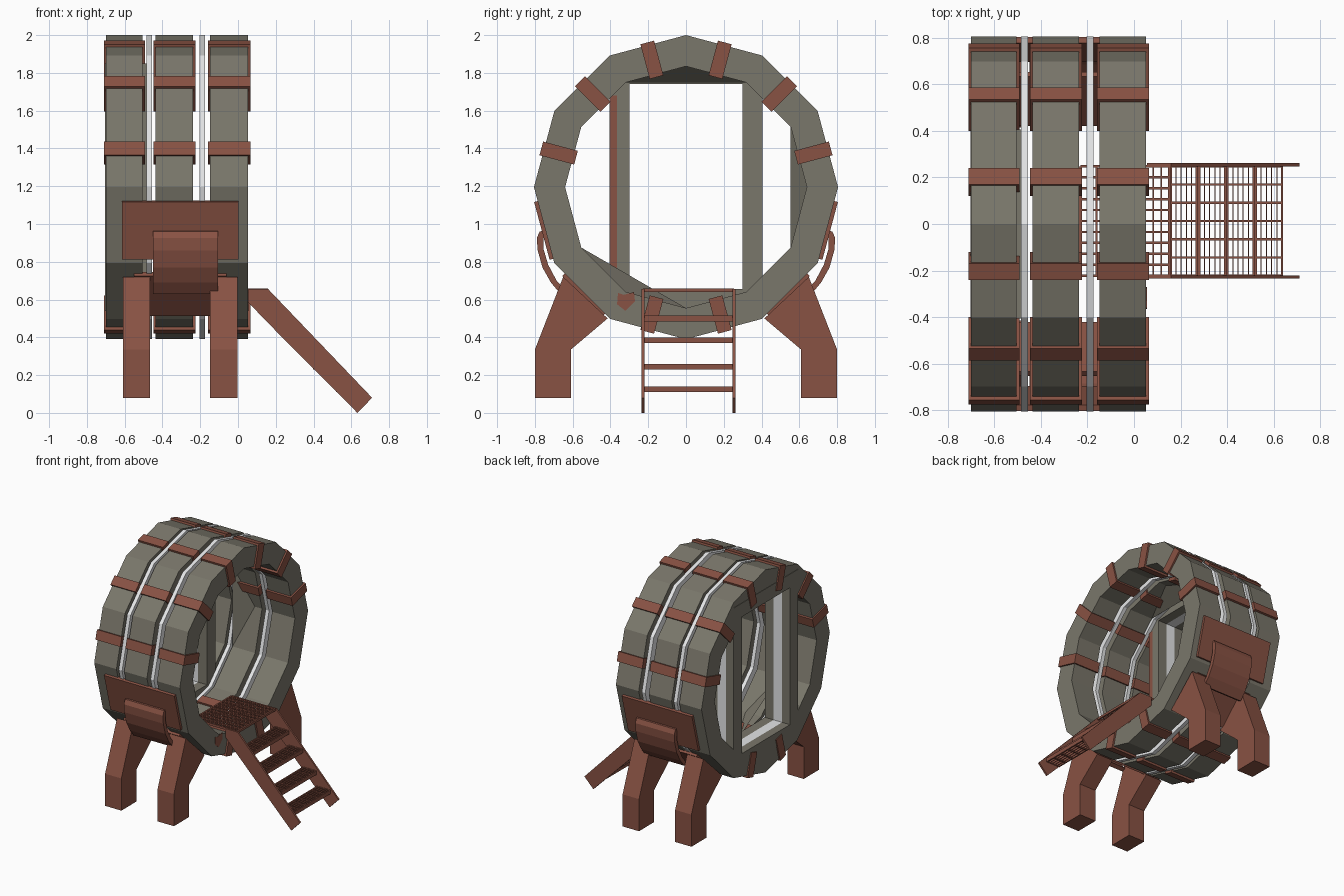
import bpy, bmesh, math
from mathutils import Matrix, Vector

if "Cube" in bpy.data.objects:
    bpy.data.objects.remove(bpy.data.objects["Cube"])

CZ = 1.195            # height of the ring axis
R_OUT, R_IN = 0.805, 0.64


def mat(name, col):
    m = bpy.data.materials.new(name)
    m.diffuse_color = (*col, 1)
    m.use_nodes = True
    m.node_tree.nodes["Principled BSDF"].inputs["Base Color"].default_value = m.diffuse_color
    return m


GREY = mat("stone grey", (0.195, 0.184, 0.147))
RUST = mat("rust brown", (0.25, 0.085, 0.057))
WHITE = mat("pale white", (0.78, 0.79, 0.80))


def finish(name, bm, m):
    bmesh.ops.recalc_face_normals(bm, faces=bm.faces)
    me = bpy.data.meshes.new(name)
    bm.to_mesh(me)
    bm.free()
    me.materials.append(m)
    ob = bpy.data.objects.new(name, me)
    bpy.context.collection.objects.link(ob)
    return ob


def add_box(bm, lo, hi):
    size = [h - l for l, h in zip(lo, hi)]
    mid = [(h + l) / 2 for l, h in zip(lo, hi)]
    bmesh.ops.create_cube(bm, size=1, matrix=Matrix.Translation(mid) @ Matrix.Diagonal((*size, 1)))


def boxes(name, m, *pairs):
    bm = bmesh.new()
    for lo, hi in pairs:
        add_box(bm, lo, hi)
    return finish(name, bm, m)


def prism(name, m, pts, a, b, axis="x"):
    """Extrude a profile (yz for axis x, xz for axis y) from a to b."""
    def at(p, t):
        return (t, p[0], p[1]) if axis == "x" else (p[0], t, p[1])
    bm = bmesh.new()
    lo = [bm.verts.new(at(p, a)) for p in pts]
    hi = [bm.verts.new(at(p, b)) for p in pts]
    bm.faces.new(lo)
    bm.faces.new(hi)
    n = len(pts)
    for i in range(n):
        j = (i + 1) % n
        bm.faces.new((lo[i], lo[j], hi[j], hi[i]))
    return finish(name, bm, m)


def ring(name, m, x0, x1):
    bm = bmesh.new()
    loops = []
    for i in range(12):
        t = math.radians(30 * i)
        loops.append([bm.verts.new((x, r * math.sin(t), CZ + r * math.cos(t)))
                      for x, r in ((x0, R_OUT), (x1, R_OUT), (x1, R_IN), (x0, R_IN))])
    for i in range(12):
        p, q = loops[i], loops[(i + 1) % 12]
        for k in range(4):
            l = (k + 1) % 4
            bm.faces.new((p[k], p[l], q[l], q[k]))
    return finish(name, bm, m)


def facet_box(name, deg, x0, x1, r0, r1, width, shift=0.0):
    """Box lying on the ring facet that faces the given angle from the top."""
    bm = bmesh.new()
    add_box(bm, (x0, shift - width / 2, r0), (x1, shift + width / 2, r1))
    bm.transform(Matrix.Translation((0, 0, CZ)) @ Matrix.Rotation(math.radians(-deg), 4, "X"))
    return finish(name, bm, RUST)


# Three heavy rings with two pale bands in the gaps
spans = [(-0.70, -0.505), (-0.437, -0.237), (-0.148, 0.052)]
for n, (a, b) in enumerate(spans):
    ring(f"ring_{n}", GREY, a, b)
    # clamps wrapped around each ring
    for deg in (15, 45, 75, 165):
        for s in (1, -1):
            facet_box(f"clamp_{n}", s * deg, a - 0.01, b + 0.013, 0.603, 0.793, 0.075)
for n, x in enumerate((-0.47, -0.19)):
    ring(f"pale_band_{n}", WHITE, x - 0.015, x + 0.015)


# Back doorway: grey, pale and grey rectangular frames
def door_frame(name, m, x0, x1, d):
    yo, yi, zb, zt, ib, it = 0.405 - d, 0.30, 0.54 + d, 1.85 - d, 0.655, 1.742
    boxes(name, m,
          ((x0, -yo, zb), (x1, -yi, zt)), ((x0, yi, zb), (x1, yo, zt)),
          ((x0, -yi, it), (x1, yi, zt)), ((x0, -yi, zb), (x1, yi, ib)))


door_frame("door_frame_outer", GREY, -0.703, -0.635, 0)
door_frame("door_frame_lining", WHITE, -0.635, -0.56, 0.002)
door_frame("door_frame_inner", GREY, -0.56, -0.483, 0)
boxes("door_rust_strip", RUST, ((-0.485, -0.402, 0.73), (-0.479, -0.365, 1.68)))

# Small infill gussets inside the middle ring
for n, i in enumerate((0, 3, 7)):
    bm = bmesh.new()
    vs = []
    for k, x in ((-1, -0.437), (0, -0.30), (1, -0.437)):
        t = math.radians(30 * (i + k))
        vs.append(bm.verts.new((x, R_IN * math.sin(t), CZ + R_IN * math.cos(t))))
    bm.faces.new(vs)
    finish(f"gusset_{n}", bm, GREY)

# Rust patch on the front ring face
prism("rust_patch", RUST, [(-0.36, 0.635), (-0.33, 0.625), (-0.275, 0.64), (-0.27, 0.59),
                           (-0.32, 0.54), (-0.365, 0.575)], 0.05, 0.055)

# Side supports, mirrored front and back
leg = [(0.65, 0.72), (0.80, 0.335), (0.80, 0.08), (0.61, 0.08), (0.61, 0.335), (0.415, 0.50)]
hood = [(0.75, 0.965), (0.775, 0.96), (0.79, 0.925), (0.785, 0.86), (0.76, 0.77), (0.715, 0.69),
        (0.665, 0.63), (0.635, 0.645), (0.685, 0.70), (0.73, 0.785), (0.755, 0.87), (0.755, 0.92)]
for s, side in ((-1, "front"), (1, "back")):
    flip = lambda pts: [(s * y, z) for y, z in pts]
    for x0, x1 in ((-0.608, -0.465), (-0.147, -0.003)):
        prism(f"{side}_leg", RUST, flip(leg), x0, x1)
    prism(f"{side}_hood", RUST, flip(hood), -0.45, -0.107)
    facet_box(f"{side}_side_plate", s * 105, -0.615, 0.003, 0.77, 0.797, 0.316, s * 0.026)
    facet_box(f"{side}_cradle_plate", s * 135, -0.55, -0.06, 0.765, 0.795, 0.30, s * 0.02)


# Grated platform and treads
def grate(name, x0, x1, y0, y1, z, nx, ny, w, h, edge):
    pairs = []
    for i in range(nx + 1):
        x = x0 + (x1 - x0) * i / nx
        t = edge if i in (0, nx) else w
        pairs.append(((x - t / 2, y0, z - h), (x + t / 2, y1, z)))
    for j in range(ny + 1):
        y = y0 + (y1 - y0) * j / ny
        pairs.append(((x0, y - 0.005, z - h), (x1, y + 0.005, z)))
    boxes(name, RUST, *pairs)


Y0, Y1 = -0.222, 0.248
grate("platform_grate", -0.23, 0.152, Y0, Y1, 0.658, 11, 10, 0.008, 0.018, 0.012)
for n, z in enumerate((0.515, 0.40, 0.26, 0.14)):
    x = 0.158 + 0.122 * n
    grate(f"tread_{n}", x, x + 0.112, Y0, Y1, z, 5, 6, 0.004, 0.03, 0.01)

# Stair side rails
rail = [(0.055, 0.655), (0.16, 0.655), (0.71, 0.08), (0.632, 0.0), (0.145, 0.49), (0.055, 0.585)]
for y in (-0.228, 0.254):
    prism("stair_rail", RUST, rail, y - 0.007, y + 0.007, "y")
